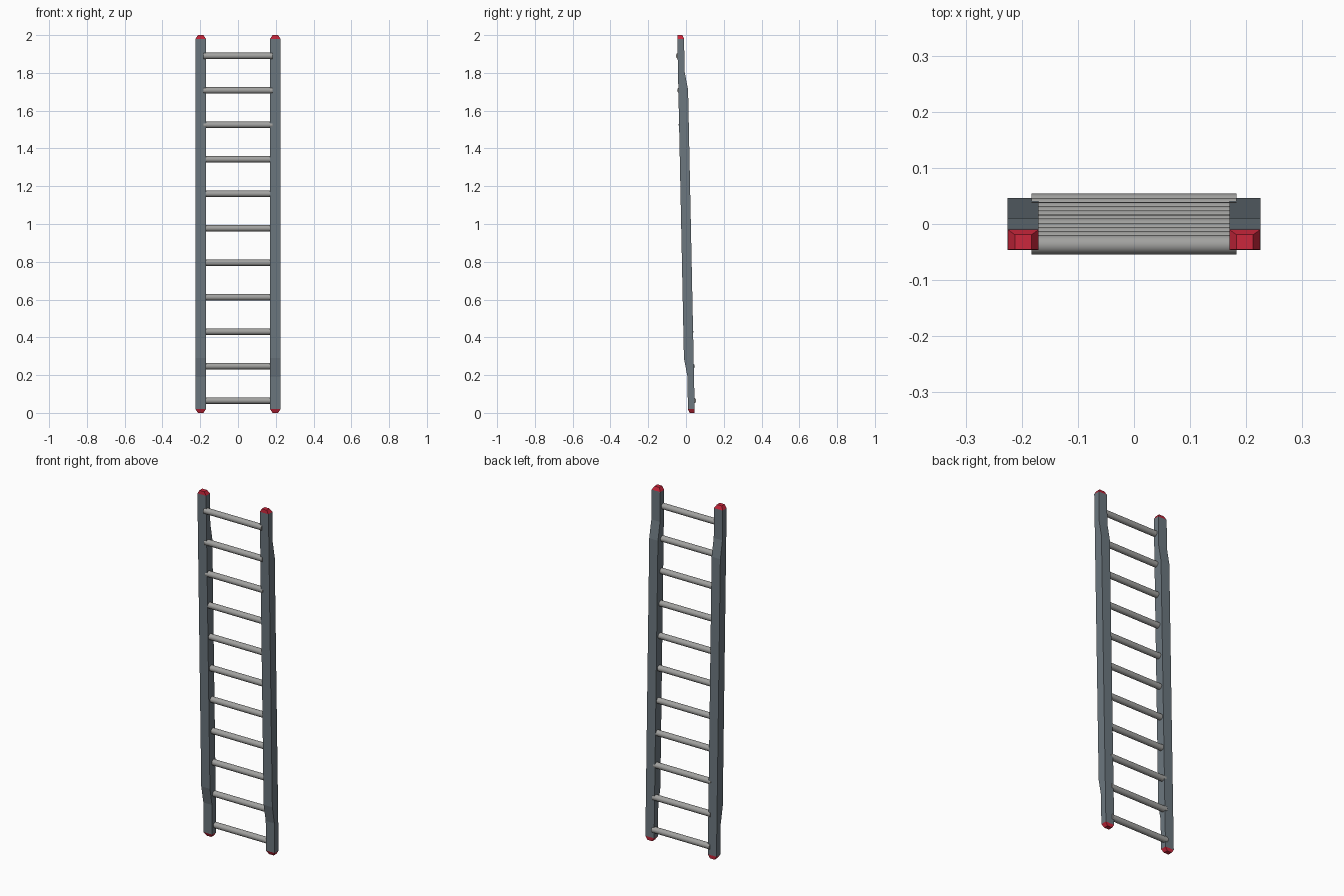
import bpy, bmesh, math

if "Cube" in bpy.data.objects:
    bpy.data.objects.remove(bpy.data.objects["Cube"])

def material(name, rgb):
    m = bpy.data.materials.new(name)
    m.diffuse_color = (*rgb, 1)
    m.use_nodes = True
    m.node_tree.nodes["Principled BSDF"].inputs["Base Color"].default_value = m.diffuse_color
    return m

SLATE = material("slate rail", (0.15, 0.185, 0.21))
STEEL = material("grey rung", (0.36, 0.36, 0.35))
RED = material("red cap", (0.60, 0.02, 0.045))

def finish(name, bm, mat):
    bmesh.ops.recalc_face_normals(bm, faces=bm.faces)
    me = bpy.data.meshes.new(name)
    bm.to_mesh(me)
    bm.free()
    me.materials.append(mat)
    ob = bpy.data.objects.new(name, me)
    bpy.context.collection.objects.link(ob)
    return ob

X0, X1 = 0.17, 0.225      # rail inner and outer faces
CAP = 0.02                # cap height

# Side profile (y, z) of half the rail; the other half is the same turned about x
half = [(-0.010, 2 - CAP), (-0.046, 2 - CAP), (-0.011, 0.29), (0.008, 0.19)]
profile = half + [(-y, 2 - z) for y, z in half]

def rail(name, s):
    bm = bmesh.new()
    inner = [bm.verts.new((s * X0, y, z)) for y, z in profile]
    outer = [bm.verts.new((s * X1, y, z)) for y, z in profile]
    bm.faces.new(inner)
    bm.faces.new(outer[::-1])
    n = len(profile)
    for i in range(n):
        j = (i + 1) % n
        bm.faces.new((inner[i], outer[i], outer[j], inner[j]))
    finish(name, bm, SLATE)

# Bevelled cap: tapers on both sides and on one face
def cap(name, s, top):
    t = 0.0125
    f = (lambda y, z: (y, z)) if top else (lambda y, z: (-y, 2 - z))
    bm = bmesh.new()
    rings = []
    for z, x0, x1, y0, y1 in ((2 - CAP, X0, X1, -0.046, -0.010),
                              (2, X0 + t, X1 - t, -0.045, -0.019)):
        rings.append([bm.verts.new((s * x, *f(y, z)))
                      for x, y in ((x0, y0), (x1, y0), (x1, y1), (x0, y1))])
    a, b = rings
    bm.faces.new(a)
    bm.faces.new(b)
    for i in range(4):
        j = (i + 1) % 4
        bm.faces.new((a[i], a[j], b[j], b[i]))
    finish(name, bm, RED)

for side, s in (("left", -1), ("right", 1)):
    rail(side + "_rail", s)
    cap(side + "_top_cap", s, True)
    cap(side + "_foot_cap", s, False)

# Eleven round rungs, leaning along the ladder
COUNT = 11
for i in range(COUNT):
    t = i / (COUNT - 1)
    bpy.ops.mesh.primitive_cylinder_add(
        vertices=16, radius=0.017, depth=0.366,
        location=(0, 0.037 - 0.074 * t, 0.065 + 1.825 * t),
        rotation=(0, math.pi / 2, 0))
    ob = bpy.context.object
    ob.name = f"rung_{i + 1}"
    ob.data.materials.append(STEEL)
    bpy.ops.object.shade_smooth_by_angle(angle=math.radians(40))
